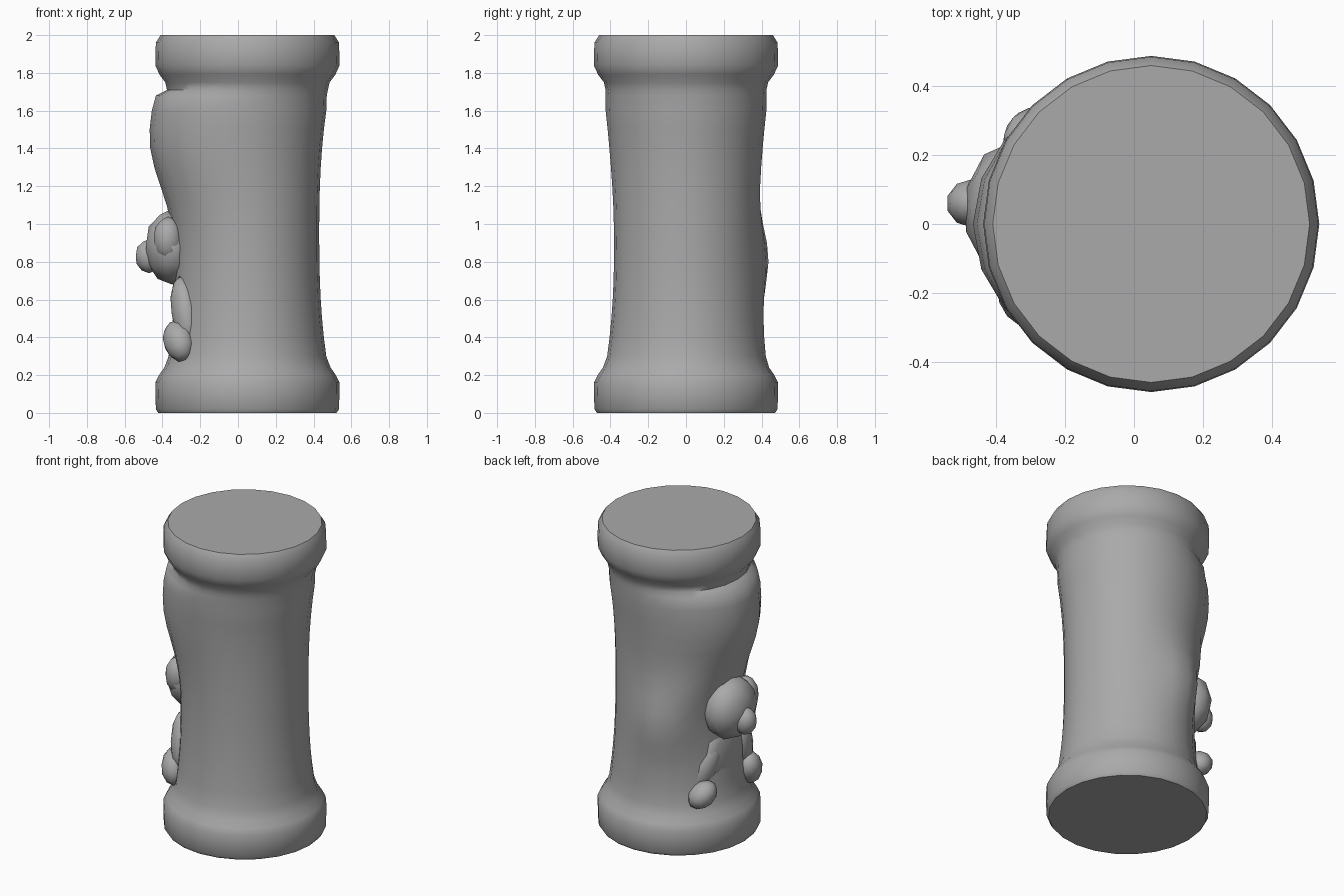
import bpy, bmesh, math
from mathutils import Matrix, Vector

cube = bpy.data.objects.get("Cube")
if cube:
    bpy.data.objects.remove(cube, do_unlink=True)

stone = bpy.data.materials.new("grey stone")
stone.use_nodes = True
GREY = (0.4, 0.4, 0.4, 1)
stone.diffuse_color = GREY
stone.node_tree.nodes["Principled BSDF"].inputs["Base Color"].default_value = GREY

AXIS = Vector((0.05, 0, 0))
SIDES = 24


def finish(bm, name, angle):
    bmesh.ops.recalc_face_normals(bm, faces=bm.faces)
    mesh = bpy.data.meshes.new(name)
    bm.to_mesh(mesh)
    bm.free()
    mesh.materials.append(stone)
    ob = bpy.data.objects.new(name, mesh)
    bpy.context.collection.objects.link(ob)
    bpy.ops.object.select_all(action="DESELECT")
    ob.select_set(True)
    bpy.context.view_layer.objects.active = ob
    bpy.ops.object.shade_smooth_by_angle(angle=math.radians(angle))


def around(degrees, radius, z):
    a = math.radians(degrees)
    return AXIS + Vector((radius * math.cos(a), radius * math.sin(a), z))


# Soft swellings carved on the shaft: angle, height, size, angular width, height width
SWELLS = [(180, 1.42, 0.12, 58, 0.33), (110, 0.83, 0.065, 24, 0.22),
          (136, 1.05, 0.03, 15, 0.14), (100, 0.6, 0.015, 30, 0.3)]


def swell(degrees, z):
    if not 0.25 < z < 1.69:
        return 0
    return sum(size * math.exp(-((degrees - a) / wa) ** 2 - ((z - h) / wz) ** 2)
               for a, h, size, wa, wz in SWELLS)


# Column: flared shaft with a rounded rim at each end
base_rim = [(0.472, 0), (0.485, 0.02), (0.488, 0.16), (0.468, 0.20), (0.44, 0.24)]
shaft = [(0.38 + 0.045 * abs((z - 9.5) / 7) ** 2.5, z / 10) for z in range(3, 17)]
top_rim = [(0.42, 1.68), (0.426, 1.71), (0.435, 1.75), (0.465, 1.79), (0.488, 1.84),
           (0.485, 1.96), (0.46, 2)]

bm = bmesh.new()
rings = []
for radius, z in base_rim + shaft + top_rim:
    rings.append([bm.verts.new(around(i * 360 / SIDES, radius + swell(i * 360 / SIDES, z), z))
                  for i in range(SIDES)])
for low, high in zip(rings, rings[1:]):
    for i in range(SIDES):
        j = (i + 1) % SIDES
        bm.faces.new((low[i], low[j], high[j], high[i]))
bm.faces.new(rings[0])
bm.faces.new(rings[-1])
finish(bm, "column", 50)


def blob(name, centre, size, tilt=0, turn=0):
    """Carved lump: tilt leans it about its outward axis, turn faces it round the column."""
    bm = bmesh.new()
    bmesh.ops.create_icosphere(bm, subdivisions=2, radius=1)
    spin = Matrix.Rotation(math.radians(turn), 4, "Z") @ Matrix.Rotation(math.radians(tilt), 4, "X")
    bm.transform(Matrix.Translation(centre) @ spin @ Matrix.Diagonal((*size, 1)))
    finish(bm, name, 60)


def limb(name, angle, radius, z, size, tilt):
    blob(name, around(angle, radius, z), size, tilt, angle - 180)


# Carved bear-like figure clinging to the side
blob("figure_head", (-0.35, 0.04, 0.88), (0.145, 0.20, 0.20))
blob("figure_cheek", (-0.37, -0.09, 0.92), (0.08, 0.08, 0.12))
blob("figure_muzzle", (-0.47, 0.06, 0.83), (0.075, 0.07, 0.09))
blob("figure_body", (-0.27, 0.0, 0.56), (0.08, 0.22, 0.24))
limb("front_leg", 208, 0.38, 0.54, (0.065, 0.085, 0.19), -15)
limb("front_foot", 210, 0.42, 0.38, (0.08, 0.09, 0.12), -35)
limb("back_leg", 152, 0.35, 0.52, (0.065, 0.08, 0.17), 25)
limb("back_foot", 144, 0.43, 0.37, (0.08, 0.075, 0.10), 50)
